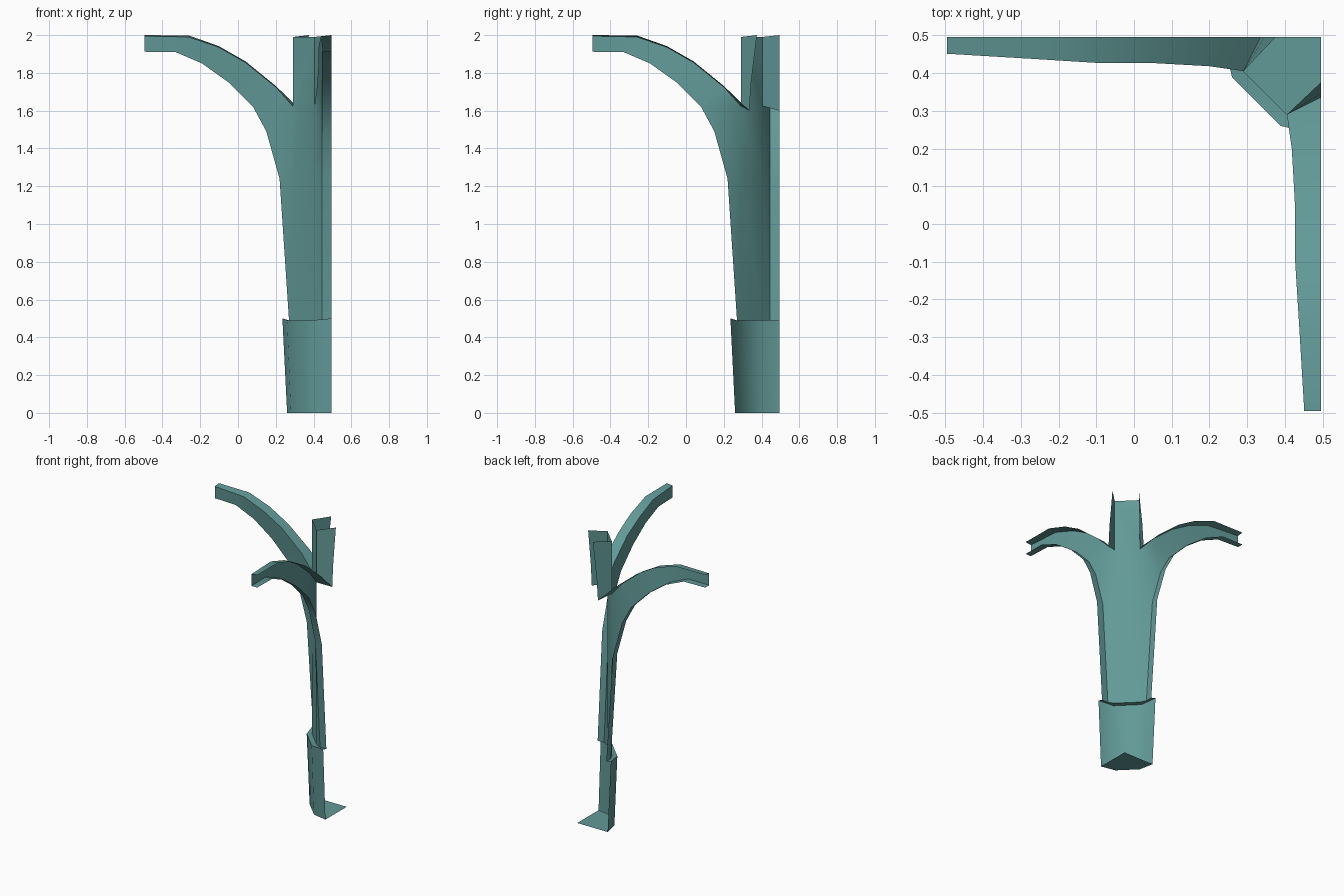
import bpy, bmesh, math

if "Cube" in bpy.data.objects:
    bpy.data.objects.remove(bpy.data.objects["Cube"])

E = 0.495  # open back planes of the corner piece lie at x = E and y = E

teal = bpy.data.materials.new("teal_stone")
teal.diffuse_color = (0.12, 0.32, 0.31, 1.0)
teal.use_nodes = True
teal.node_tree.nodes["Principled BSDF"].inputs["Base Color"].default_value = teal.diffuse_color


def swap(p):
    return (p[1], p[0], p[2])


class Part:
    """Collects faces; each half is repeated across the x = y diagonal."""
    def __init__(self):
        self.bm = bmesh.new()

    def face(self, *pts):
        self.bm.faces.new([self.bm.verts.new(p) for p in pts])

    def both(self, *pts):
        self.face(*pts)
        self.face(*[swap(p) for p in reversed(pts)])

    def bridge(self, lo, hi):
        # face spanning the diagonal between mirrored edges
        self.face(lo, swap(lo), swap(hi), hi)

    def finish(self, name):
        bmesh.ops.remove_doubles(self.bm, verts=self.bm.verts, dist=0.0005)
        me = bpy.data.meshes.new(name)
        self.bm.to_mesh(me)
        self.bm.free()
        me.materials.append(teal)
        ob = bpy.data.objects.new(name, me)
        bpy.context.collection.objects.link(ob)
        bpy.ops.object.select_all(action='DESELECT')
        ob.select_set(True)
        bpy.context.view_layer.objects.active = ob
        bpy.ops.object.shade_smooth_by_angle(angle=math.radians(35))


# arch profiles along x: lower curve (x, z), upper curve (x, y, z)
lower = [(0.27, 0.49), (0.22, 1.24), (0.15, 1.49), (0.08, 1.62),
         (-0.05, 1.75), (-0.19, 1.85), (-0.33, 1.91), (-E, 1.912)]
outer = [(0.29, 0.405, 0.49), (0.29, 0.405, 1.24), (0.29, 0.405, 1.625),
         (0.2, 0.418, 1.725), (0.04, 0.427, 1.855), (-0.1, 0.427, 1.935),
         (-0.26, 0.437, 1.99), (-E, 0.451, 1.995)]
inner = [(x, 0.446, z) for x, z in lower]
inner[7] = (-E, 0.451, 1.912)
under = [(x, E, z) for x, z in lower]
top = [(x, E, z + 0.006) for x, y, z in outer]
top[2] = (0.335, E, 1.6)
top[6], top[7] = (-0.26, E, 1.998), (-E, E, 2.0)

# shaft with two arching ribs
shaft = Part()
for i in range(7):
    shaft.both(inner[i], outer[i], outer[i + 1], inner[i + 1])
    shaft.both(under[i], inner[i], inner[i + 1], under[i + 1])
    if i >= 2:
        shaft.both(outer[i], top[i], top[i + 1], outer[i + 1])

# diagonal front strip rising to the top, with return flanges
tip = (0.29, 0.405, 1.99)
levels = outer[:3] + [tip]
for lo, hi in zip(levels, levels[1:]):
    shaft.bridge(lo, hi)
shaft.both(top[2], outer[2], tip, (0.375, E, 2.0), (0.345, E, 1.75))
shaft.finish("arched_shaft")

# flared base with floor and top ledge
base = Part()
b0, m0 = (0.26, E, 0.0), (0.28, 0.392, 0.0)
b1, m1 = (0.235, E, 0.5), (0.26, 0.388, 0.49)
base.both(b0, m0, m1, b1)
base.bridge(m0, m1)
base.both(b1, m1, outer[0], inner[0], under[0])
base.bridge(m1, outer[0])
base.face((E, E, 0), swap(b0), swap(m0), m0, b0)
base.finish("pillar_base")
